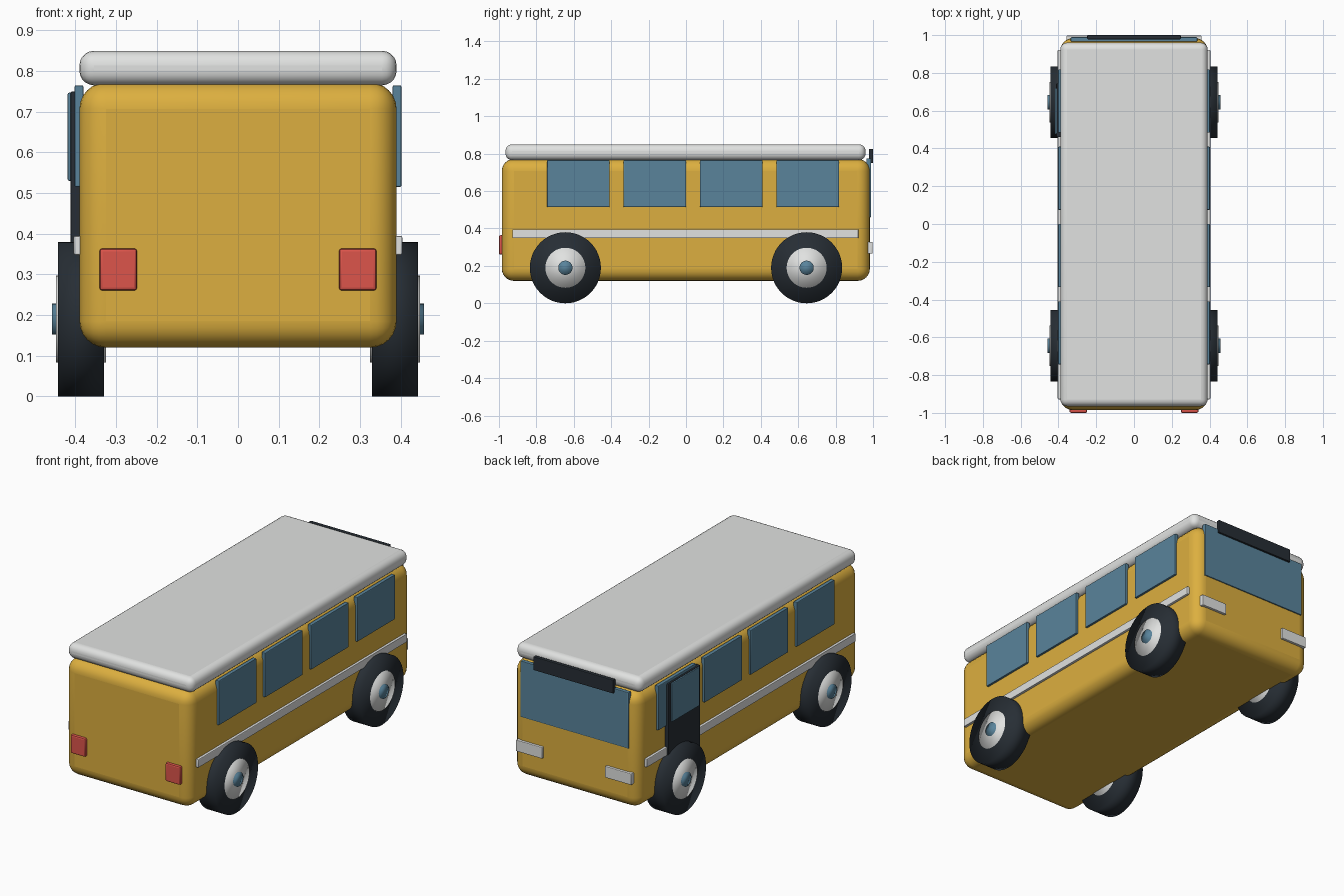
import bpy
import math

cube = bpy.data.objects.get("Cube")
if cube:
    bpy.data.objects.remove(cube, do_unlink=True)


def material(name, rgb):
    mat = bpy.data.materials.new(name)
    mat.use_nodes = True
    mat.diffuse_color = (*rgb, 1)
    mat.node_tree.nodes["Principled BSDF"].inputs["Base Color"].default_value = (*rgb, 1)
    return mat


YELLOW = material("bus yellow", (0.72, 0.43, 0.05))
WHITE = material("off white", (0.75, 0.76, 0.75))
GLASS = material("blue glass", (0.10, 0.23, 0.33))
BLACK = material("dark rubber", (0.02, 0.027, 0.035))
RED = material("tail light red", (0.72, 0.09, 0.07))


def box(name, xs, ys, zs, mat, bevel=0.004, segments=2):
    """Rounded box spanning the given x, y and z ranges."""
    ranges = (xs, ys, zs)
    bpy.ops.mesh.primitive_cube_add(size=1, location=[(a + b) / 2 for a, b in ranges])
    obj = bpy.context.object
    obj.name = name
    obj.scale = [b - a for a, b in ranges]
    bpy.ops.object.transform_apply(location=False, rotation=False, scale=True)
    mod = obj.modifiers.new("Rounded edges", "BEVEL")
    mod.width = bevel
    mod.segments = segments
    obj.data.materials.append(mat)
    bpy.ops.object.shade_smooth_by_angle(angle=math.radians(40))
    bpy.ops.object.modifier_apply(modifier=mod.name)
    bpy.ops.object.shade_smooth_by_angle(angle=math.radians(40))
    return obj


def disc(name, side, inner, outer, y, radius, mat):
    """Softly shaded cylinder lying along x, on the given side."""
    bpy.ops.mesh.primitive_cylinder_add(
        vertices=48, radius=radius, depth=outer - inner,
        location=(side * (inner + outer) / 2, y, 0.19),
        rotation=(0, math.pi / 2, 0))
    obj = bpy.context.object
    obj.name = name
    obj.data.materials.append(mat)
    bpy.ops.object.shade_smooth()
    return obj


# Body shell and roof
box("body", (-0.39, 0.39), (-0.985, 0.983), (0.12, 0.772), YELLOW, 0.065, 6)
box("roof", (-0.39, 0.39), (-0.965, 0.96), (0.765, 0.85), WHITE, 0.036, 5)

# Parts found on both sides
for side, label in ((1, "left"), (-1, "right")):
    def mirrored(a, b):
        return sorted((side * a, side * b))

    for i in range(4):
        start = -0.743 + i * 0.409
        box(f"{label}_window_{i + 1}", mirrored(0.38, 0.402),
            (start, start + 0.334), (0.515, 0.765), GLASS)
    box(f"{label}_trim_strip", mirrored(0.38, 0.404), (-0.928, 0.922), (0.348, 0.395), WHITE)
    box(f"{label}_tail_light", mirrored(0.248, 0.341), (-1.0, -0.97), (0.26, 0.364), RED, 0.008)
    box(f"{label}_headlight", mirrored(0.195, 0.358), (0.97, 0.997), (0.265, 0.329), WHITE)

    for y, end in ((0.645, "front"), (-0.645, "rear")):
        disc(f"{label}_{end}_tyre", side, 0.33, 0.443, y, 0.19, BLACK)
        disc(f"{label}_{end}_hub", side, 0.325, 0.448, y, 0.107, WHITE)
        disc(f"{label}_{end}_hub_cap", side, 0.315, 0.458, y, 0.038, GLASS)

# Windscreen and the dark destination panel above it
box("windscreen", (-0.335, 0.335), (0.965, 0.989), (0.46, 0.775), GLASS)
box("destination_panel", (-0.248, 0.248), (0.978, 1.0), (0.75, 0.826), BLACK)

# Passenger door with its glass
box("door", (-0.412, -0.38), (0.46, 0.745), (0.22, 0.75), BLACK)
box("door_glass", (-0.419, -0.40), (0.475, 0.72), (0.53, 0.747), GLASS)
